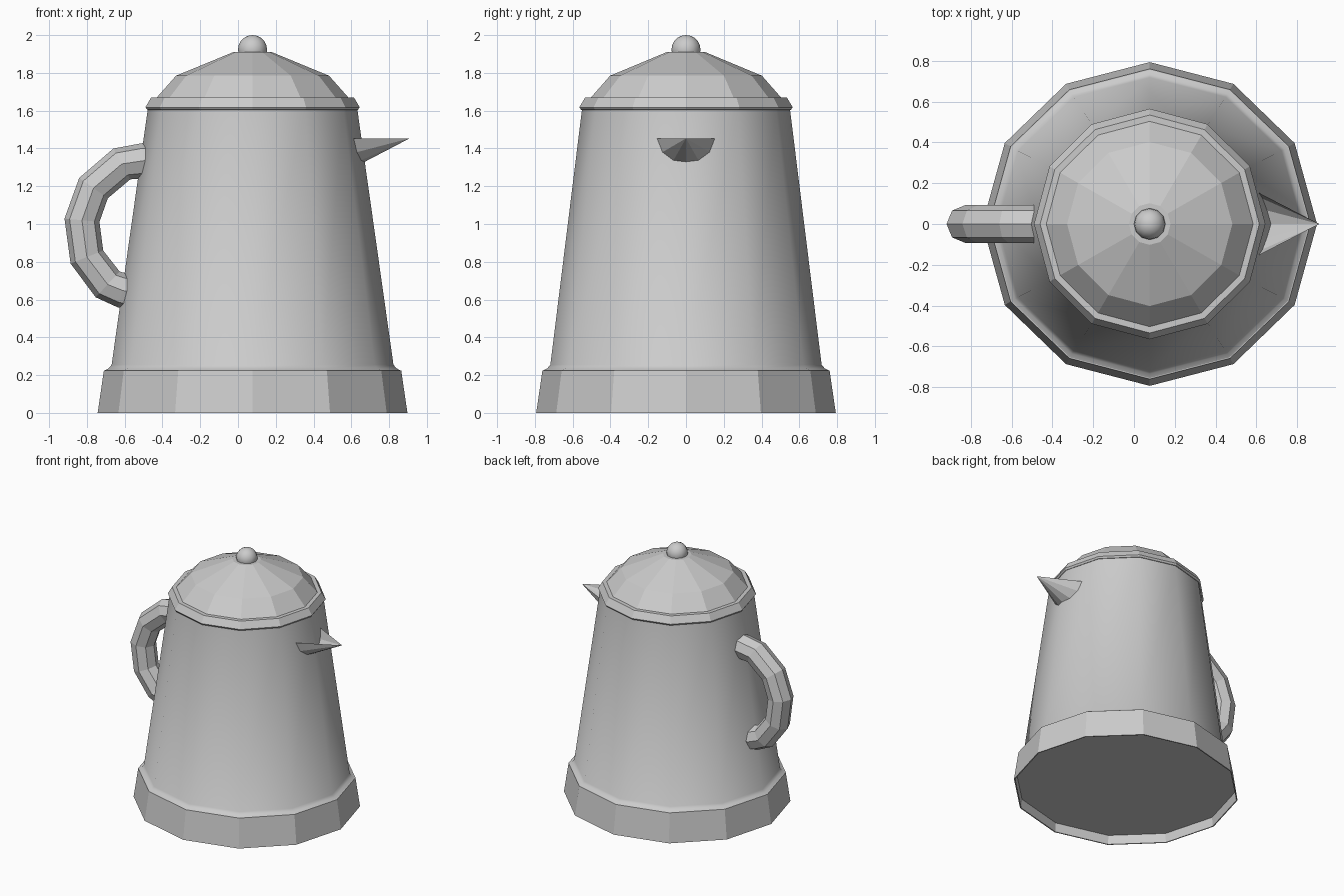
import bpy, bmesh, math
from mathutils import Vector

if "Cube" in bpy.data.objects:
    bpy.data.objects.remove(bpy.data.objects["Cube"])

CX = 0.077   # pot axis
N = 12       # sides of the pot


def skin(name, rings, cap_start=False, cap_end=False, smooth=False):
    """Join a list of closed rings of points into one surface."""
    bm = bmesh.new()
    vs = [[bm.verts.new(p) for p in ring] for ring in rings]
    for a, b in zip(vs, vs[1:]):
        n = len(a)
        for i in range(n):
            j = (i + 1) % n
            bm.faces.new((a[i], a[j], b[j], b[i]))
    if cap_start:
        bm.faces.new(vs[0][::-1])
    if cap_end:
        bm.faces.new(vs[-1])
    bmesh.ops.recalc_face_normals(bm, faces=bm.faces)
    return finish(name, bm, smooth)


def finish(name, bm, smooth=False):
    for f in bm.faces:
        f.smooth = smooth
    me = bpy.data.meshes.new(name)
    bm.to_mesh(me)
    bm.free()
    ob = bpy.data.objects.new(name, me)
    bpy.context.collection.objects.link(ob)
    return ob


def ring(rx, ry, z):
    return [(CX + rx * math.cos(2 * math.pi * i / N),
             ry * math.sin(2 * math.pi * i / N), z) for i in range(N)]


# Base band, with a recessed underside
skin("base", [ring(*p) for p in [
    (0.805, 0.778, 0.07), (0.812, 0.784, 0.0), (0.82, 0.793, 0.0),
    (0.787, 0.76, 0.225), (0.74, 0.712, 0.225)]], cap_start=True)

# Smooth tapered body with a small flare at the foot
skin("body", [ring(*p) for p in [
    (0.782, 0.755, 0.225), (0.762, 0.734, 0.236), (0.746, 0.718, 0.255),
    (0.553, 0.549, 1.62)]], smooth=True)

# Lid with bevelled rim and faceted dome
skin("lid", [ring(*p) for p in [
    (0.545, 0.543, 1.603), (0.558, 0.556, 1.605), (0.567, 0.565, 1.618),
    (0.537, 0.534, 1.67), (0.507, 0.503, 1.67), (0.405, 0.402, 1.785),
    (0.102, 0.102, 1.91)]], cap_start=True, cap_end=True)

# Lid knob
bm = bmesh.new()
bmesh.ops.create_uvsphere(bm, u_segments=12, v_segments=10, radius=0.077)
bmesh.ops.translate(bm, verts=bm.verts, vec=(CX, 0, 1.923))
finish("knob", bm, smooth=True)

# Handle: round section swept along a bent path in the xz plane
path = [Vector((x, 0, z)) for x, z in [
    (-0.43, 1.335), (-0.50, 1.335), (-0.615, 1.318), (-0.765, 1.19),
    (-0.826, 1.02), (-0.80, 0.825), (-0.69, 0.68), (-0.61, 0.648), (-0.55, 0.635)]]
Y = Vector((0, 1, 0))
R, SIDES = 0.093, 8
rings = []
for i, p in enumerate(path):
    t = (path[min(i + 1, len(path) - 1)] - path[max(i - 1, 0)]).normalized()
    n = t.cross(Y)
    rings.append([p + R * (math.cos(a) * n + math.sin(a) * Y)
                  for a in (2 * math.pi * k / SIDES for k in range(SIDES))])
skin("handle", rings, cap_start=True, cap_end=True)

# Spout: open half cone running out to a point
bm = bmesh.new()
tip = bm.verts.new((0.908, 0, 1.453))
arc = [bm.verts.new((0.55, 0.185 * math.cos(a), 1.453 - 0.187 * math.sin(a)))
       for a in (math.pi * k / 6 for k in range(7))]
for a, b in zip(arc, arc[1:]):
    bm.faces.new((a, b, tip))
finish("spout", bm)
